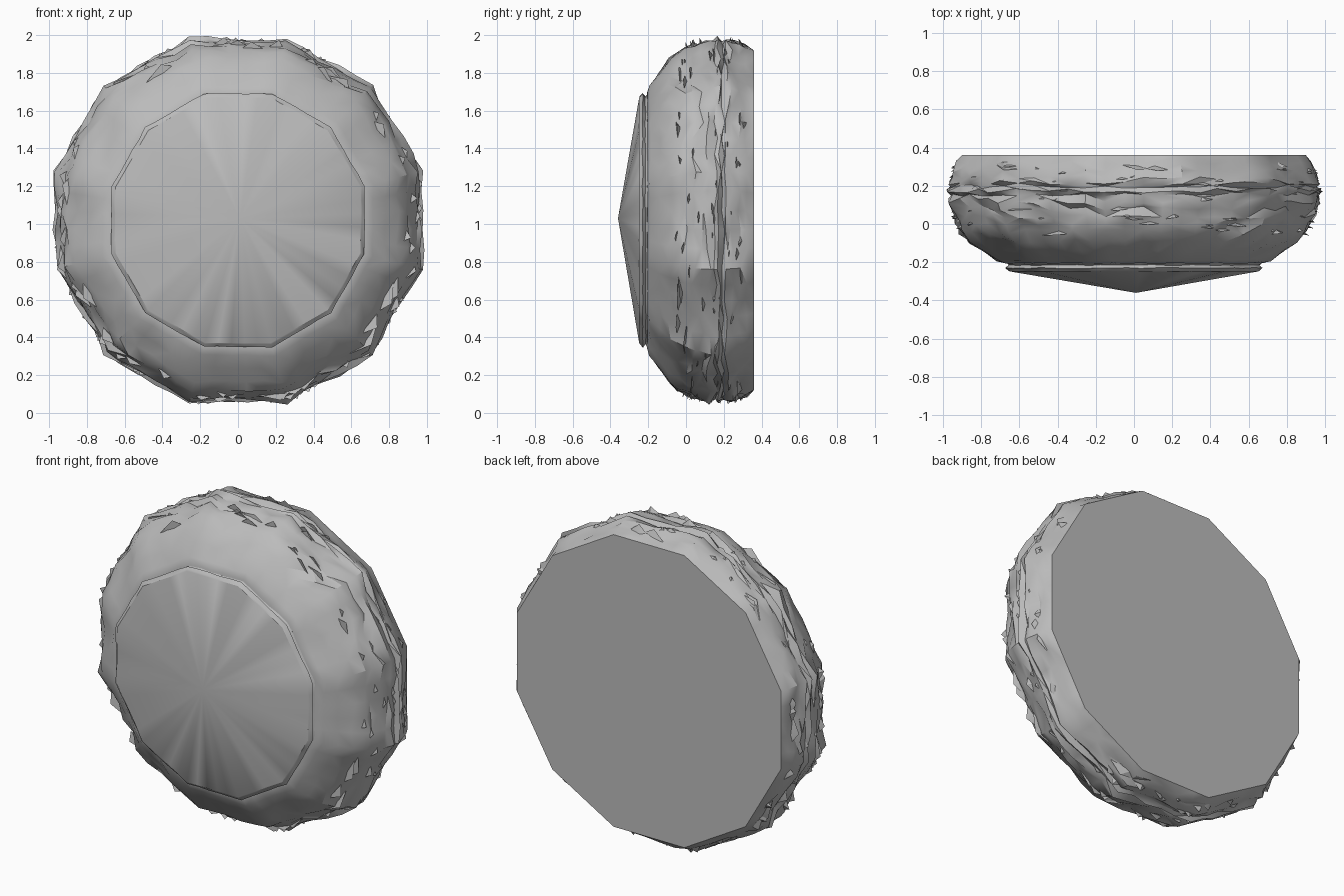
import bpy, bmesh, math, random
from mathutils import noise, Vector

if "Cube" in bpy.data.objects:
    bpy.data.objects.remove(bpy.data.objects["Cube"])

random.seed(7)
CZ = 1.02          # height of the wheel axis
SIDES, SUB = 12, 5 # twelve-sided section, each side split into short facets
N = SIDES * SUB

stone = bpy.data.materials.new("grey_stone")
stone.diffuse_color = (0.5, 0.5, 0.5, 1)
stone.use_nodes = True
stone.node_tree.nodes["Principled BSDF"].inputs["Base Color"].default_value = stone.diffuse_color


def section(r, i):
    """Point i on a twelve-sided ring of circumradius r, corners at 15 degrees."""
    k, f = divmod(i, SUB)
    a, b = (math.radians(15 + 30 * (k + d)) for d in (0, 1))
    t = f / SUB
    return (r * ((1 - t) * math.cos(a) + t * math.cos(b)),
            r * ((1 - t) * math.sin(a) + t * math.sin(b)))


def ring(bm, y, r, rough, seed):
    """Ring of vertices about the y axis, worn by broad and fine roughness."""
    verts = []
    for i in range(N):
        x, z = section(r, i)
        broad = noise.noise(Vector((x * 3, y * 4, z * 3 + 5)))
        s = 1 + rough * (0.9 * broad + random.uniform(-0.5, 0.5)) / r
        dy = rough * random.uniform(-0.5, 0.5)
        verts.append(bm.verts.new((x * s, y + dy, max(0.0, CZ + z * s))))
    return verts


def bridge(bm, a, b):
    for i in range(N):
        j = (i + 1) % N
        # split each quad into two triangles along a random diagonal
        if random.random() < 0.5:
            bm.faces.new((a[i], a[j], b[j]))
            bm.faces.new((a[i], b[j], b[i]))
        else:
            bm.faces.new((a[i], a[j], b[i]))
            bm.faces.new((a[j], b[j], b[i]))


def finish(bm, name, angle):
    bmesh.ops.recalc_face_normals(bm, faces=bm.faces)
    me = bpy.data.meshes.new(name)
    bm.to_mesh(me)
    bm.free()
    me.materials.append(stone)
    ob = bpy.data.objects.new(name, me)
    bpy.context.collection.objects.link(ob)
    bpy.ops.object.select_all(action='DESELECT')
    ob.select_set(True)
    bpy.context.view_layer.objects.active = ob
    bpy.ops.object.shade_smooth_by_angle(angle=math.radians(angle))
    return ob


# rough body: y, circumradius, roughness, from the flat back to the front shoulder
profile = [(0.36, 0.93, 0.0), (0.32, 0.955, 0.02), (0.28, 0.97, 0.025),
           (0.245, 0.985, 0.02), (0.215, 0.99, 0.025), (0.195, 0.975, 0.02),
           (0.175, 1.0, 0.025), (0.155, 0.98, 0.025), (0.12, 0.99, 0.03),
           (0.08, 0.975, 0.03), (0.04, 0.965, 0.03), (0.0, 0.945, 0.03),
           (-0.04, 0.925, 0.03), (-0.09, 0.88, 0.025), (-0.14, 0.81, 0.015),
           (-0.19, 0.74, 0.01), (-0.205, 0.70, 0.004), (-0.205, 0.64, 0.0)]
bm = bmesh.new()
rings = [ring(bm, y, r, n, k) for k, (y, r, n) in enumerate(profile)]
for a, b in zip(rings, rings[1:]):
    bridge(bm, a, b)
bm.faces.new(rings[0])
bm.faces.new(rings[-1])
finish(bm, "rough_body", 35)

# front disc: layered rim and a shallow cone
bm = bmesh.new()
rim = [(-0.19, 0.675, 0.0), (-0.205, 0.69, 0.006), (-0.215, 0.675, 0.006),
       (-0.23, 0.695, 0.006), (-0.242, 0.68, 0.005), (-0.248, 0.672, 0.0)]
rings = [ring(bm, y, r, n, k) for k, (y, r, n) in enumerate(rim)]
for a, b in zip(rings, rings[1:]):
    bridge(bm, a, b)
tip = bm.verts.new((0.01, -0.36, 1.03))
for i in range(N):
    bm.faces.new((rings[-1][i], rings[-1][(i + 1) % N], tip))
bm.faces.new(rings[0])
finish(bm, "front_disc", 30)

# loose flakes: thin slivers lying along the belt
bm = bmesh.new()
for _ in range(130):
    a = random.uniform(0, 2 * math.pi)
    y = random.uniform(-0.06, 0.32)
    # distance from the axis to the side at this angle
    off = (a - math.radians(15)) % math.radians(30) - math.radians(15)
    belt = 0.99 - 0.9 * max(0, 0.12 - y) ** 1.6 - 1.5 * max(0, y - 0.2) ** 2
    r = belt * math.cos(math.radians(15)) / math.cos(off)
    span = random.uniform(0.04, 0.12)
    pts = []
    for da, dy, dr in ((-span, 0, -0.03), (span, random.uniform(-0.02, 0.02), -0.03),
                       (random.uniform(-0.03, 0.03), 0.02, -0.035),
                       (random.uniform(-0.03, 0.03), -0.008, 0.015)):
        q = r + dr
        pts.append(bm.verts.new((q * math.cos(a + da), y + dy,
                                 max(0.0, CZ + q * math.sin(a + da)))))
    for f in ((0, 1, 2), (0, 1, 3), (1, 2, 3), (2, 0, 3)):
        bm.faces.new([pts[k] for k in f])
finish(bm, "belt_flakes", 30)
